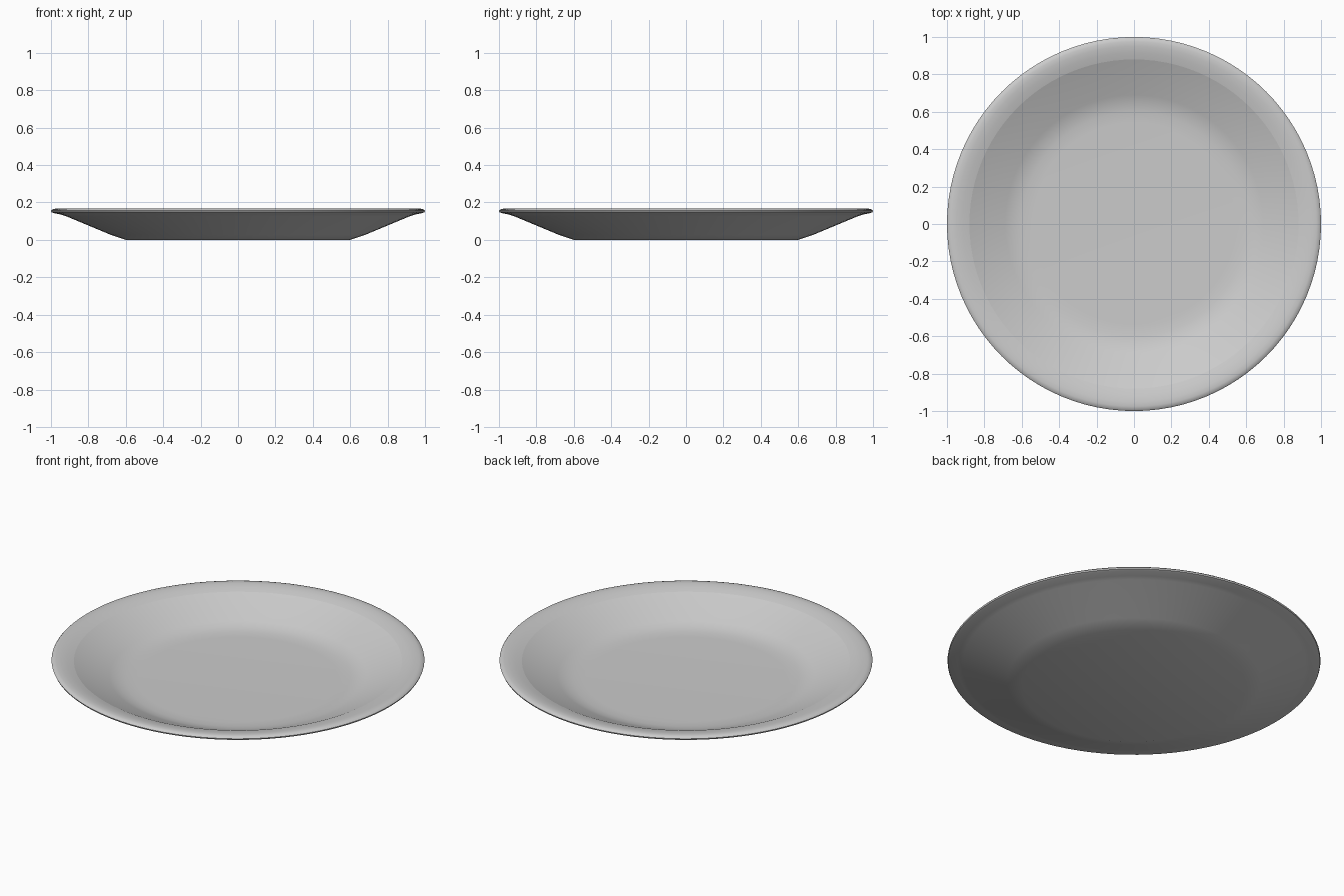
import bpy
import bmesh
import math

cube = bpy.data.objects.get("Cube")
if cube:
    bpy.data.objects.remove(cube, do_unlink=True)

SEGMENTS = 96

# One plain ceramic colour
ceramic = bpy.data.materials.new("grey_ceramic")
ceramic.use_nodes = True
colour = (0.6, 0.6, 0.6, 1)
ceramic.diffuse_color = colour
ceramic.node_tree.nodes["Principled BSDF"].inputs["Base Color"].default_value = colour

# Cross-section (radius, height): underside, rolled lip, rim, sloping well, floor
profile = [
    (0, 0), (0.6, 0), (0.68, 0.027), (0.92, 0.127), (0.945, 0.135),
    (0.985, 0.143), (0.997, 0.148), (1, 0.156), (0.993, 0.163),
    (0.975, 0.167), (0.95, 0.166), (0.915, 0.16), (0.88, 0.15),
    (0.69, 0.065), (0.65, 0.051), (0.6, 0.042), (0.54, 0.04), (0, 0.04),
]


def lathe(name, points, material):
    """Spin a cross-section around the vertical axis."""
    bm = bmesh.new()
    verts = [bm.verts.new((r, 0, z)) for r, z in points]
    edges = [bm.edges.new(pair) for pair in zip(verts, verts[1:])]
    bmesh.ops.spin(bm, geom=verts + edges, cent=(0, 0, 0), axis=(0, 0, 1),
                   angle=math.tau, steps=SEGMENTS)
    bmesh.ops.remove_doubles(bm, verts=bm.verts, dist=0.0001)
    bmesh.ops.recalc_face_normals(bm, faces=bm.faces)
    mesh = bpy.data.meshes.new(name)
    bm.to_mesh(mesh)
    bm.free()
    mesh.materials.append(material)
    obj = bpy.data.objects.new(name, mesh)
    bpy.context.collection.objects.link(obj)
    return obj


plate = lathe("plate", profile, ceramic)

# Smooth shading, keeping the crease between rim and well
bpy.ops.object.select_all(action="DESELECT")
plate.select_set(True)
bpy.context.view_layer.objects.active = plate
bpy.ops.object.shade_smooth_by_angle(angle=math.radians(40))
for edge in plate.data.edges:
    ends = [plate.data.vertices[i].co for i in edge.vertices]
    if all(abs(co.xy.length - 0.88) < 0.002 and co.z > 0.14 for co in ends):
        edge.use_edge_sharp = True
